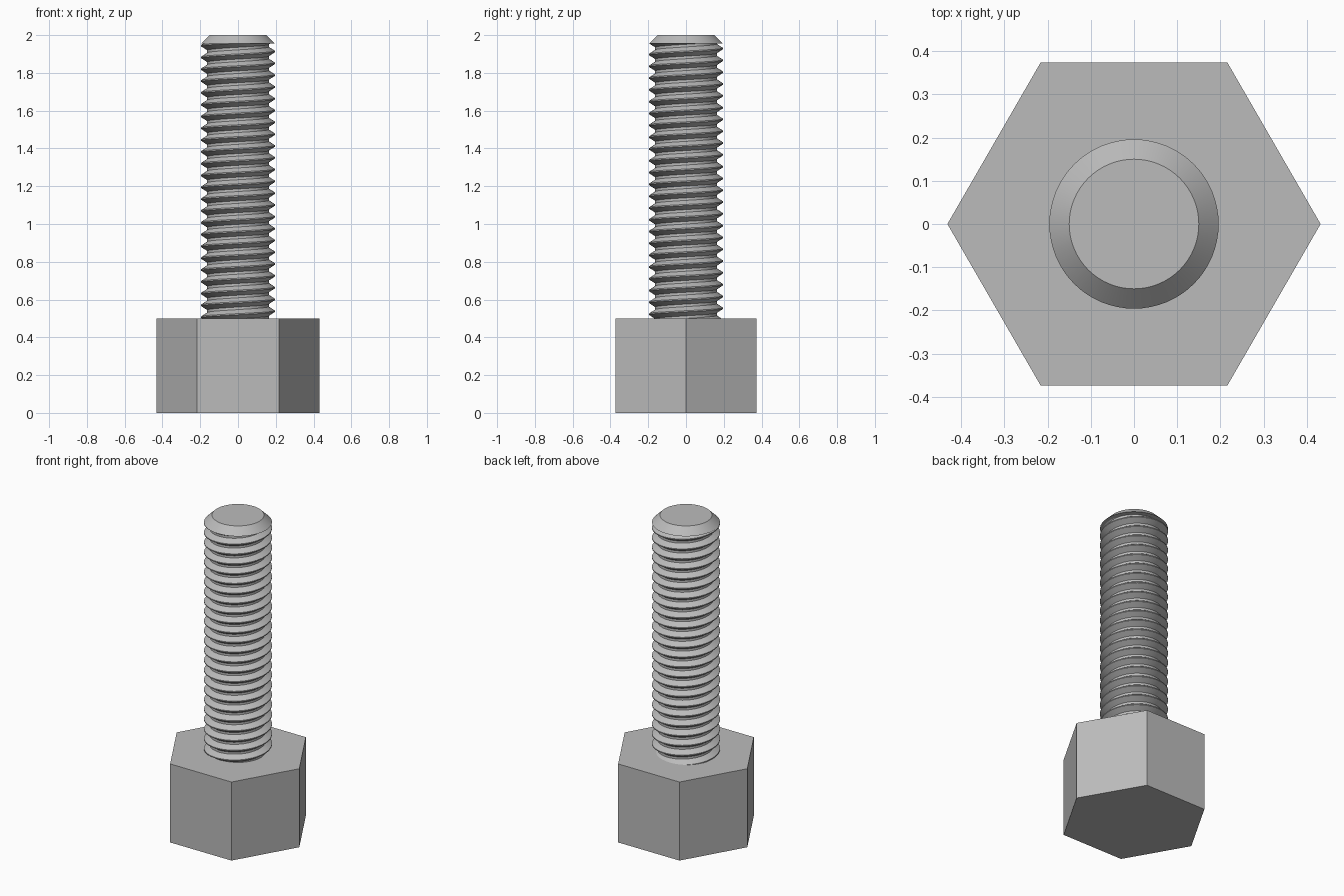
import bpy, bmesh, math
from mathutils import Vector

if "Cube" in bpy.data.objects:
    bpy.data.objects.remove(bpy.data.objects["Cube"], do_unlink=True)

HEAD_R, HEAD_H = 0.432, 0.5
CREST_R, ROOT_R, TIP_R = 0.196, 0.163, 0.15
PITCH, SIDES = 0.0625, 64
CHAMFER_Z, TOP = 1.955, 2.0

steel = bpy.data.materials.new("steel grey")
steel.use_nodes = True
colour = (0.5, 0.5, 0.5, 1)
steel.diffuse_color = colour
steel.node_tree.nodes["Principled BSDF"].inputs["Base Color"].default_value = colour


def finish(bm, name, smooth=False):
    bmesh.ops.recalc_face_normals(bm, faces=bm.faces)
    mesh = bpy.data.meshes.new(name)
    bm.to_mesh(mesh)
    bm.free()
    mesh.materials.append(steel)
    obj = bpy.data.objects.new(name, mesh)
    bpy.context.collection.objects.link(obj)
    if smooth:
        bpy.ops.object.select_all(action="DESELECT")
        obj.select_set(True)
        bpy.context.view_layer.objects.active = obj
        bpy.ops.object.shade_smooth_by_angle(angle=math.radians(25))
    return obj


def frustum(name, sides, r1, r2, z1, z2, smooth=False):
    bm = bmesh.new()
    bmesh.ops.create_cone(bm, cap_ends=True, segments=sides, radius1=r1, radius2=r2, depth=z2 - z1)
    bmesh.ops.translate(bm, verts=bm.verts, vec=(0, 0, (z1 + z2) / 2))
    return finish(bm, name, smooth)


# Hexagonal head with corners on the x axis
bm = bmesh.new()
ring = [bm.verts.new((HEAD_R * math.cos(i * math.pi / 3), HEAD_R * math.sin(i * math.pi / 3), 0))
        for i in range(6)]
base = bm.faces.new(ring)
side = bmesh.ops.extrude_face_region(bm, geom=[base], use_keep_orig=True)["geom"]
bmesh.ops.translate(bm, verts=[g for g in side if isinstance(g, bmesh.types.BMVert)], vec=(0, 0, HEAD_H))
finish(bm, "hex_head")

# Right-handed thread: one tooth profile swept along a helix
tooth = [(0.0, ROOT_R), (0.22, ROOT_R), (0.56, CREST_R), (0.66, CREST_R)]
turns = math.ceil((TOP - HEAD_H) / PITCH) + 3
start = HEAD_H - 2 * PITCH
bm = bmesh.new()
columns = []
for i in range(SIDES + 1):
    a = math.tau * i / SIDES
    columns.append([bm.verts.new((r * math.cos(a), r * math.sin(a), start + (t + f + i / SIDES) * PITCH))
                    for t in range(turns) for f, r in tooth])
for left, right in zip(columns, columns[1:]):
    for k in range(len(left) - 1):
        bm.faces.new((left[k], right[k], right[k + 1], left[k + 1]))
bmesh.ops.remove_doubles(bm, verts=bm.verts, dist=1e-5)

# Trim the thread flush with the head and the chamfer
for z, normal in ((HEAD_H - 0.01, -1), (CHAMFER_Z, 1)):
    bmesh.ops.bisect_plane(bm, geom=bm.verts[:] + bm.edges[:] + bm.faces[:], plane_co=Vector((0, 0, z)),
                           plane_no=Vector((0, 0, normal)), clear_outer=True)
finish(bm, "threaded_shank", True)

# Chamfered tip
frustum("chamfered_tip", SIDES, CREST_R, TIP_R, CHAMFER_Z, TOP, True)
